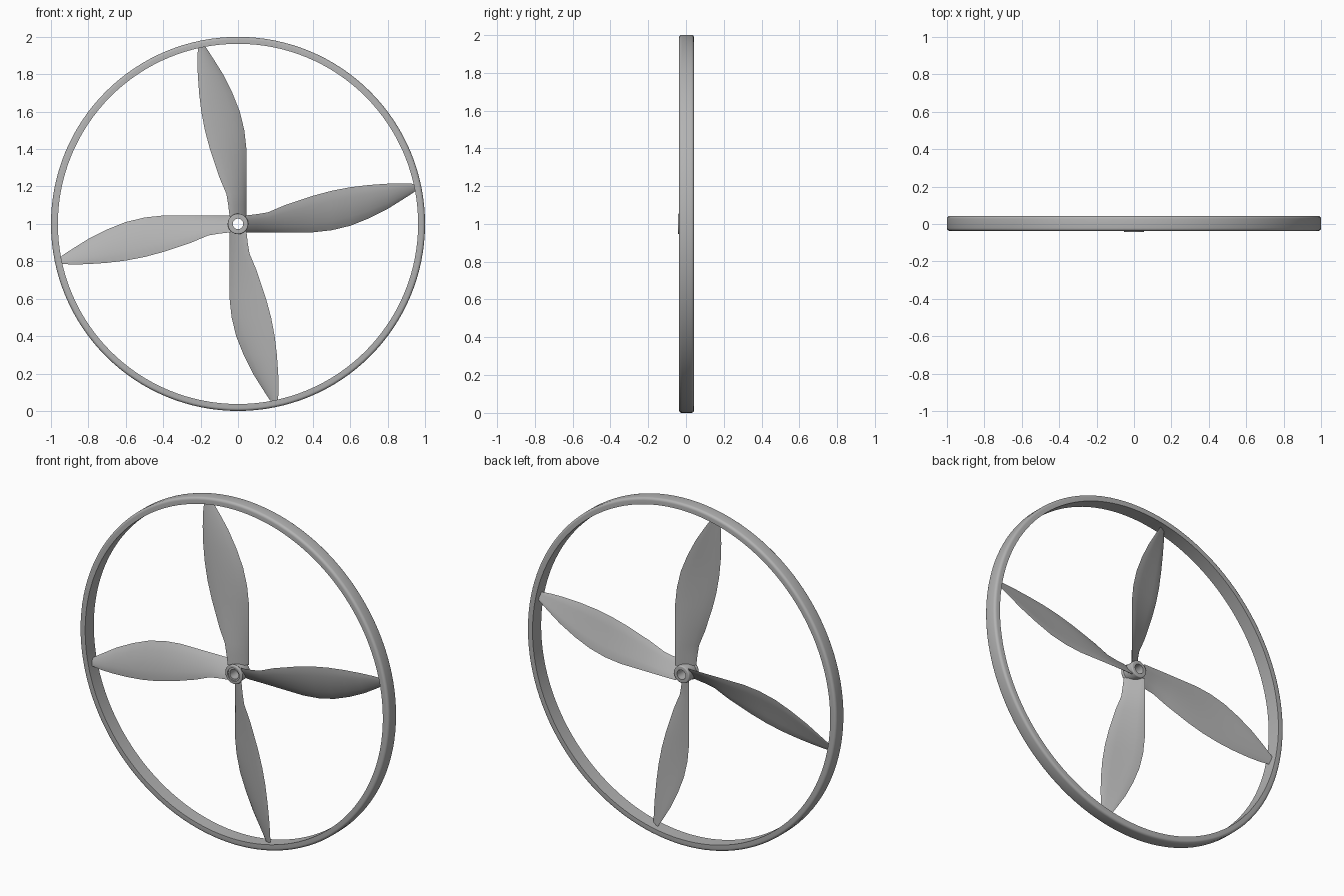
import bpy, bmesh, math
from mathutils import Matrix, Vector

cube = bpy.data.objects.get("Cube")
if cube:
    bpy.data.objects.remove(cube, do_unlink=True)

grey = bpy.data.materials.new("plain grey")
grey.use_nodes = True
tone = (0.45, 0.45, 0.45, 1)
grey.diffuse_color = tone
grey.node_tree.nodes["Principled BSDF"].inputs["Base Color"].default_value = tone

CENTRE = Vector((0, 0, 1))


def finish(name, bm, angle=35):
    bmesh.ops.recalc_face_normals(bm, faces=bm.faces)
    mesh = bpy.data.meshes.new(name)
    bm.to_mesh(mesh)
    bm.free()
    mesh.materials.append(grey)
    obj = bpy.data.objects.new(name, mesh)
    bpy.context.collection.objects.link(obj)
    obj.location = CENTRE
    bpy.ops.object.select_all(action='DESELECT')
    obj.select_set(True)
    bpy.context.view_layer.objects.active = obj
    bpy.ops.object.shade_smooth_by_angle(angle=math.radians(angle))
    return obj


def bridge(bm, loops, closed):
    pairs = list(zip(loops, loops[1:]))
    if closed:
        pairs.append((loops[-1], loops[0]))
    for a, b in pairs:
        n = len(a)
        for i in range(n):
            j = (i + 1) % n
            bm.faces.new((a[i], a[j], b[j], b[i]))


def lathe(name, profile, steps):
    """Turn a closed (radius, y) profile around the y axis."""
    bm = bmesh.new()
    loops = []
    for k in range(steps):
        turn = Matrix.Rotation(math.tau * k / steps, 3, 'Y')
        loops.append([bm.verts.new(turn @ Vector((r, y, 0))) for r, y in profile])
    bridge(bm, loops, True)
    return finish(name, bm)


def rounded(r0, r1, y0, y1, bevel, parts=4):
    """Profile with a square inner side and rounded outer corners."""
    pts = [(r0, y1), (r0, y0)]
    for cy, start in ((y0 + bevel, -90), (y1 - bevel, 0)):
        for k in range(parts + 1):
            a = math.radians(start + 90 * k / parts)
            pts.append((r1 - bevel + bevel * math.cos(a), cy + bevel * math.sin(a)))
    return pts


# Outer guard ring
lathe("guard_ring", rounded(0.963, 1.0, -0.037, 0.043, 0.015), 128)

# Hub sleeve with a through hole and a raised front collar
lathe("hub", rounded(0.028, 0.05, -0.036, 0.043, 0.006), 40)
lathe("hub_collar", rounded(0.038, 0.055, -0.043, -0.026, 0.006), 40)

# Blade stations: distance out, lower edge, upper edge, half depth
STATIONS = [
    (0.04, -0.045, 0.045, 0.034), (0.10, -0.045, 0.052, 0.035),
    (0.16, -0.045, 0.062, 0.035), (0.25, -0.045, 0.100, 0.034),
    (0.40, -0.045, 0.150, 0.033), (0.50, -0.034, 0.177, 0.032),
    (0.60, -0.010, 0.196, 0.030), (0.70, 0.030, 0.208, 0.027),
    (0.80, 0.080, 0.215, 0.022), (0.88, 0.130, 0.217, 0.016),
    (0.945, 0.172, 0.214, 0.009),
]


def blade(name, angle):
    """Loft a thin cambered section along the twisted stations."""
    bm = bmesh.new()
    turn = Matrix.Rotation(-angle, 3, 'Y')
    n = 8
    loops = []
    for x, low, high, depth in STATIONS:
        chord = Vector((0, -2 * depth, high - low))
        across = Vector((0, chord.z, -chord.y)).normalized()
        base = Vector((x, depth + 0.003, low))
        width = chord.length
        half = min(0.009, width * 0.06)
        ring = []
        for k in range(2 * n):
            t = k / n if k <= n else 2 - k / n
            side = 1 if k < n else -1
            bulge = math.sin(math.pi * t)
            off = side * half * math.sqrt(bulge) if 0 < t < 1 else 0
            camber = -0.03 * width * bulge
            ring.append(bm.verts.new(turn @ (base + chord * t + across * (off + camber))))
        loops.append(ring)
    bridge(bm, loops, False)
    bm.faces.new(loops[0])
    bm.faces.new(loops[-1])
    return finish(name, bm, 50)


# Four blades, a quarter turn apart
for i, side in enumerate(("left", "top", "right", "bottom")):
    blade(side + "_blade", i * math.pi / 2)
